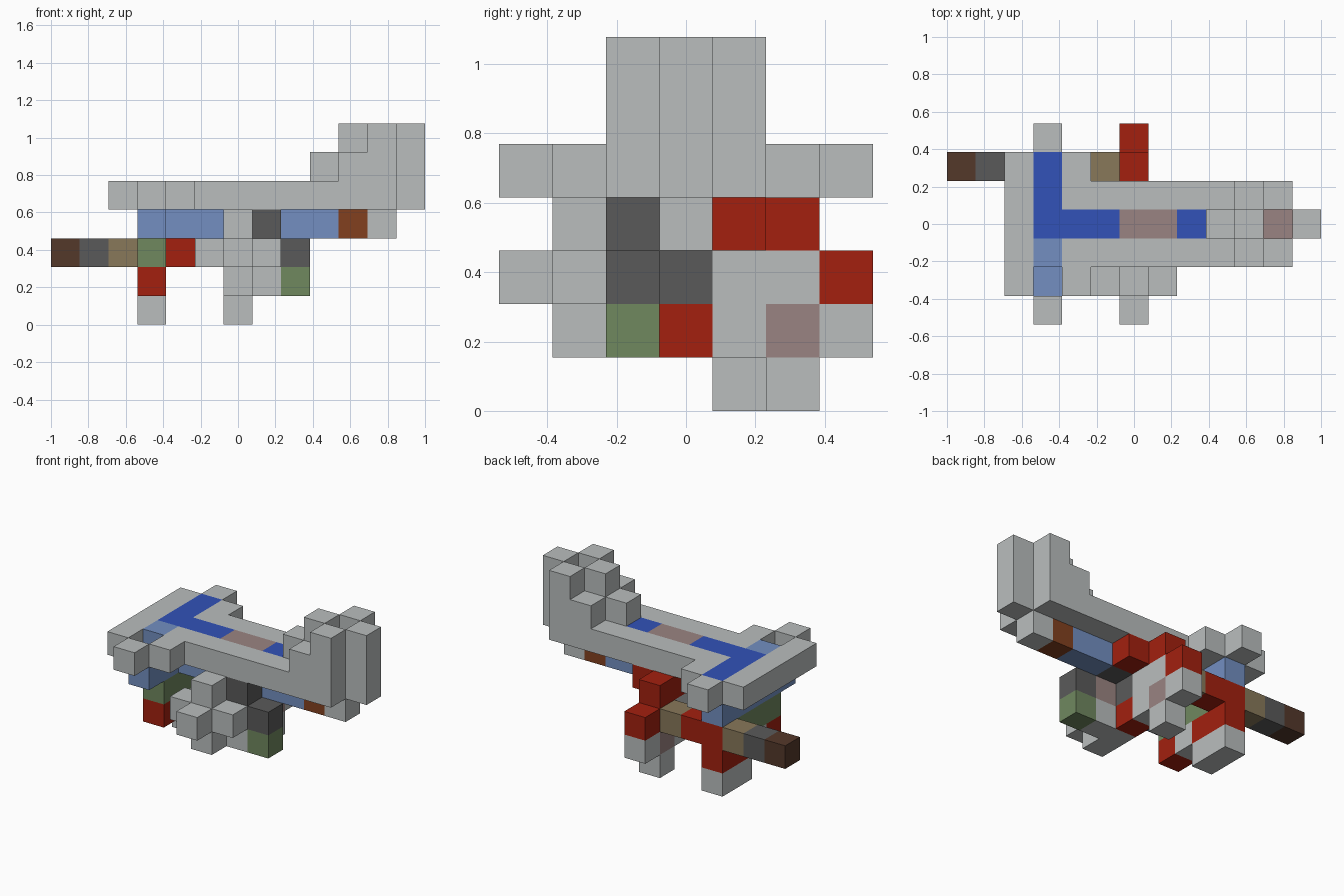
import bpy
import bmesh
from mathutils import Vector

if "Cube" in bpy.data.objects:
    bpy.data.objects.remove(bpy.data.objects["Cube"], do_unlink=True)

CELL = 2 / 13
ORIGIN = Vector((-1, -3.5 * CELL, 0))


def linear(c):
    c /= 255
    return c / 12.92 if c <= 0.04045 else ((c + 0.055) / 1.055) ** 2.4


def material(name, hex_code):
    rgba = [linear(c) for c in bytes.fromhex(hex_code)] + [1]
    m = bpy.data.materials.new(name)
    m.use_nodes = True
    m.diffuse_color = rgba
    bsdf = m.node_tree.nodes["Principled BSDF"]
    bsdf.inputs["Base Color"].default_value = rgba
    bsdf.inputs["Roughness"].default_value = 0.8
    return m


grey = material("light grey", "BABEBE")
dark = material("dark grey", "5A5A5A")
brown = material("dark brown", "54382A")
rust = material("rust brown", "82401F")
tan = material("tan", "88785A")
green = material("moss green", "70885F")
red = material("red", "A3200F")
sky = material("light blue", "738FC1")
blue = material("deep blue", "3252B8")
mauve = material("mauve", "9A8482")

voxels = {}
parts = {}


def block(part, colour, x, y, z):
    """Fill a box of cells; each axis is one index or a (first, last) pair."""
    spans = [(a, a) if isinstance(a, int) else a for a in (x, y, z)]
    for i in range(spans[0][0], spans[0][1] + 1):
        for j in range(spans[1][0], spans[1][1] + 1):
            for k in range(spans[2][0], spans[2][1] + 1):
                voxels[i, j, k] = part
    parts[part] = colour


# Upper deck with its crossbar and raised end
block("deck", grey, (4, 11), (2, 4), 4)
block("deck", grey, 2, (1, 5), 4)
for side in (1, 5):
    block("deck", grey, 4, side, 4)
for side in (0, 6):
    block("crossbar_tips", grey, 3, side, 4)
block("tail_tower", grey, 12, 3, (4, 6))
block("tail_tower", grey, 9, 3, 5)
block("tail_tower", grey, 10, (2, 4), 5)
block("tail_tower", grey, 10, 3, 6)
for side in (2, 4):
    block("tail_tower", grey, 11, side, (5, 6))

# Inlaid deck stripe
block("deck_stripe", blue, 3, (3, 5), 4)
block("deck_stripe", blue, (4, 5), 3, 4)
block("deck_stripe", blue, 8, 3, 4)
block("stripe_end", sky, 3, 2, 4)
block("deck_inlay", mauve, (6, 7), 3, 4)
block("deck_inlay", mauve, 11, 3, 4)

# Keel beneath the deck
block("keel", sky, 3, (1, 5), 3)
block("keel", sky, (4, 5), 3, 3)
block("keel", sky, (8, 9), 3, 3)
block("keel_joint", rust, 10, 3, 3)
block("keel_end", grey, 11, 3, 3)

# Central core
block("core_top", grey, 6, (1, 3), 3)
block("core_front", grey, (5, 7), 1, 2)
block("core_front", grey, 6, 0, 2)
block("core_front", grey, 6, (1, 2), 1)
block("core_front", grey, 6, 2, 2)
block("core_step", grey, 7, 2, 1)
block("core_inset", mauve, 7, 2, 2)
block("dark_joint", dark, 7, (2, 3), 3)
block("dark_joint", dark, 6, 3, 2)
block("side_pod", dark, 8, 2, 2)
block("side_pod_foot", green, 8, 2, 1)

# Rear shoulder and foot
block("shoulder", red, 7, 4, 3)
block("shoulder", red, 6, (4, 5), 3)
block("shoulder", red, 6, 6, 2)
block("core_plug", red, 6, 3, 1)
block("hip", grey, 6, (4, 5), 2)
block("hip", grey, 6, 4, 1)
block("hip", grey, 6, 6, 1)
block("hip_inset", mauve, 6, 5, 1)
block("middle_foot", grey, 6, 5, 0)

# Forward leg
block("forward_leg_upper", green, 3, (2, 4), 2)
block("forward_leg", red, 3, 5, 2)
block("forward_leg", red, 3, (4, 5), 1)
block("forward_leg", red, 3, 2, 1)
block("forward_leg_core", grey, 3, 3, 1)
block("forward_foot", grey, 3, (4, 5), 0)

# Long arm running toward the right end
block("arm_grip", red, 4, 5, 2)
block("arm_band", tan, 5, 5, 2)
block("arm_band", tan, 2, 5, 2)
block("arm_collar", dark, 1, 5, 2)
block("arm_tip", brown, 0, 5, 2)


def build(part, colour):
    """Skin the exposed sides of a part's cells."""
    bm = bmesh.new()
    for cell, owner in voxels.items():
        if owner != part:
            continue
        base = Vector(cell)
        for axis in range(3):
            u, v = Vector(), Vector()
            u[(axis + 1) % 3] = 1
            v[(axis + 2) % 3] = 1
            for step in (-1, 1):
                n = Vector()
                n[axis] = step
                if tuple(int(c) for c in base + n) in voxels:
                    continue
                p = base + n * (step > 0)
                loop = [p, p + u, p + u + v, p + v][::step]
                bm.faces.new([bm.verts.new(ORIGIN + q * CELL) for q in loop])
    bmesh.ops.remove_doubles(bm, verts=bm.verts, dist=0.001)
    bmesh.ops.dissolve_limit(bm, angle_limit=0.01, verts=bm.verts, edges=bm.edges)
    mesh = bpy.data.meshes.new(part)
    bm.to_mesh(mesh)
    bm.free()
    mesh.materials.append(colour)
    bpy.context.collection.objects.link(bpy.data.objects.new(part, mesh))


for part, colour in parts.items():
    build(part, colour)
